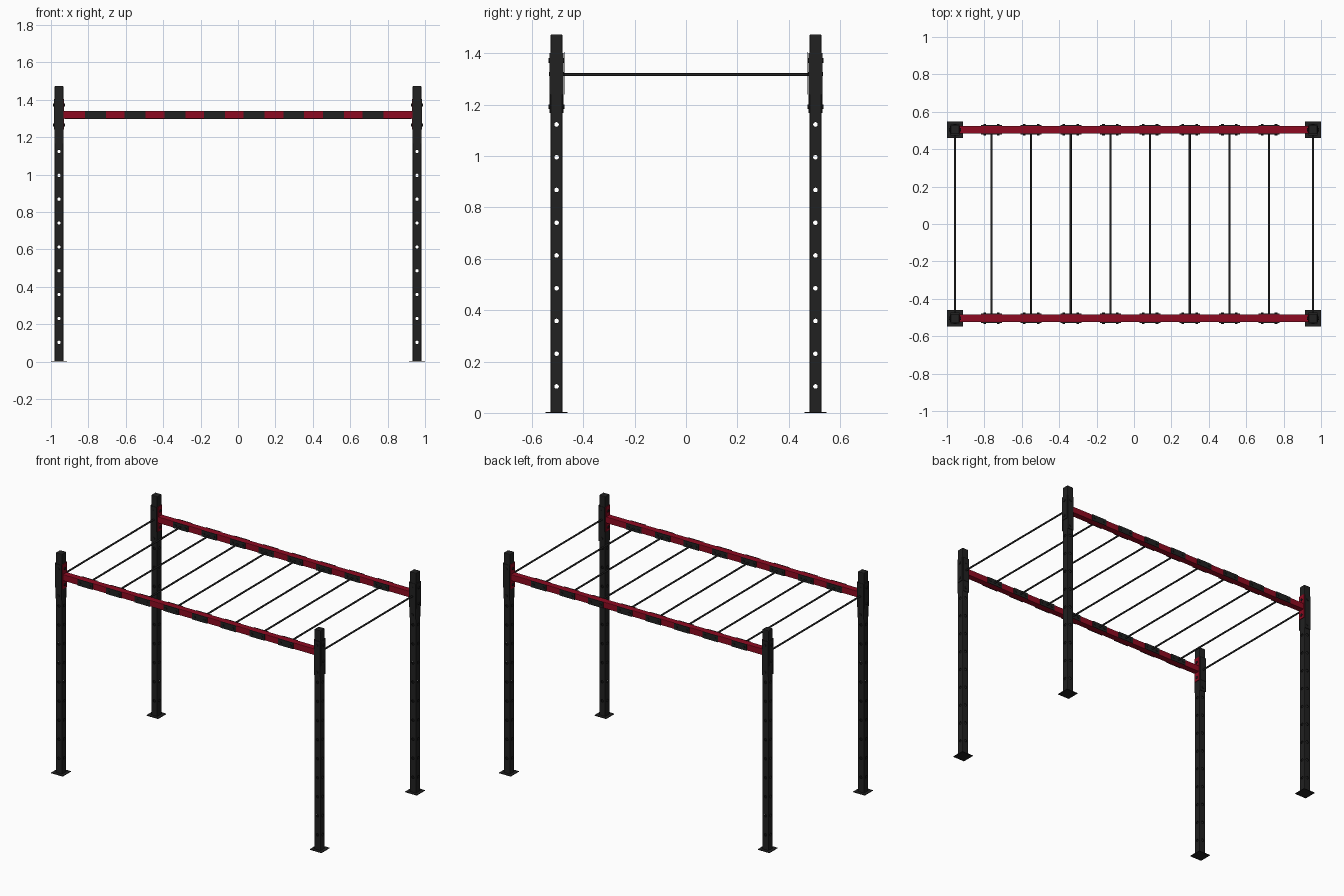
import bpy, bmesh, math
from mathutils import Matrix, Vector

if "Cube" in bpy.data.objects:
    bpy.data.objects.remove(bpy.data.objects["Cube"])


def material(name, rgb):
    m = bpy.data.materials.new(name)
    m.diffuse_color = (*rgb, 1)
    m.use_nodes = True
    m.node_tree.nodes["Principled BSDF"].inputs["Base Color"].default_value = m.diffuse_color
    return m


BLACK = material("matte black", (0.015, 0.015, 0.015))
RED = material("dark red", (0.27, 0.003, 0.015))

PX, PY = 0.957, 0.504      # post centres
PW, PH = 0.046, 1.474      # post width and height
BEAM_Z, BEAM_W = 1.319, 0.042
T = 0.004                  # plate thickness


def finish(bm, name, mat):
    me = bpy.data.meshes.new(name)
    bm.to_mesh(me)
    bm.free()
    me.materials.append(mat)
    ob = bpy.data.objects.new(name, me)
    bpy.context.collection.objects.link(ob)
    return ob


def add_box(bm, centre, size):
    mat = Matrix.Translation(centre) @ Matrix.Diagonal((*size, 1))
    return bmesh.ops.create_cube(bm, size=1, matrix=mat)["verts"]


def add_rod(bm, centre, axis, r, length, seg=12):
    rot = Vector((0, 0, 1)).rotation_difference(Vector(axis)).to_matrix().to_4x4()
    bmesh.ops.create_cone(bm, cap_ends=True, segments=seg, radius1=r, radius2=r,
                          depth=length, matrix=Matrix.Translation(centre) @ rot)


def box(name, centre, size, mat, bevel=0.0):
    bm = bmesh.new()
    add_box(bm, centre, size)
    if bevel:
        bmesh.ops.bevel(bm, geom=bm.edges[:], offset=bevel, segments=2,
                        profile=0.5, affect='EDGES')
    return finish(bm, name, mat)


def smooth(ob):
    bpy.ops.object.select_all(action='DESELECT')
    bpy.context.view_layer.objects.active = ob
    ob.select_set(True)
    bpy.ops.object.shade_smooth_by_angle(angle=math.radians(35))


# Perforated post: hollow tube with nine holes drilled through both directions
post = box("post", (0, 0, PH / 2), (PW, PW, PH), BLACK, 0.004)
core = box("post_core_cutter", (0, 0, PH / 2), (PW - 0.008, PW - 0.008, PH - 0.02), BLACK)
cutters = [core]
for axis in ((1, 0, 0), (0, 1, 0)):
    bm = bmesh.new()
    for i in range(9):
        add_rod(bm, (0, 0, 0.103 + 0.1275 * i), axis, 0.009, 0.1, 16)
    cutters.append(finish(bm, "hole_cutter", BLACK))
for c in cutters:
    mod = post.modifiers.new("cut", 'BOOLEAN')
    mod.operation, mod.solver, mod.object = 'DIFFERENCE', 'EXACT', c
bpy.context.view_layer.update()
mesh = bpy.data.meshes.new_from_object(
    post.evaluated_get(bpy.context.evaluated_depsgraph_get()))
for ob in [post] + cutters:
    bpy.data.objects.remove(ob)

for sx in (-1, 1):
    for sy in (-1, 1):
        x, y = sx * PX, sy * PY
        post = bpy.data.objects.new("post", mesh)
        post.location = (x, y, 0)
        bpy.context.collection.objects.link(post)
        box("base_plate", (x, y, 0.002), (0.086, 0.086, 0.004), BLACK)

        # Beam bracket: ears on the front and back of the post
        h = PW / 2 + T / 2
        bm = bmesh.new()
        for s in (-1, 1):
            add_box(bm, (x, y + s * h, 1.284), (PW, T, 0.234))
            for z in (1.372, 1.192):
                add_rod(bm, (x, y + s * (h + T), z), (0, 1, 0), 0.009, T * 1.4, 6)
        finish(bm, "beam_bracket", BLACK)

        # Rung bracket: outer ear and inner web, with side bolts
        bm = bmesh.new()
        add_box(bm, (x + sx * h, y, 1.322), (T, PW, 0.165))
        add_box(bm, (x, y - sy * (h + T), 1.322), (PW, T * 0.5, 0.165))
        for s in (-1, 1):
            for z in (1.372, 1.264):
                add_rod(bm, (x + s * (h + T), y, z), (1, 0, 0), 0.009, T * 1.4, 6)
        finish(bm, "rung_bracket", BLACK)

        # Red flange where the beam meets the post
        box("beam_flange", (x - sx * h, y, 1.322), (T, PW, 0.165), RED)

rung_xs = [-0.762 + 0.212 * i for i in range(8)]

# Side beams with black rung plates and bolts
for sy in (-1, 1):
    y = sy * PY
    box("side_beam", (0, y, BEAM_Z), (2 * (PX - PW / 2 - T), BEAM_W, BEAM_W), RED, 0.003)
    bm = bmesh.new()
    for x in rung_xs:
        for s in (-1, 1):
            off = BEAM_W / 2 + T / 2
            add_box(bm, (x, y + s * off, BEAM_Z), (0.112, T, BEAM_W))
            for dx in (-0.037, 0.037):
                add_rod(bm, (x + dx, y + s * (off + T), BEAM_Z), (0, 1, 0), 0.008, T * 1.4, 6)
    finish(bm, "rung_plates", BLACK)

# Rungs, including the two between the posts
for x in rung_xs + [-PX, PX]:
    bm = bmesh.new()
    add_rod(bm, (x, 0, 1.317), (0, 1, 0), 0.0058, 2 * (PY - 0.022), 16)
    smooth(finish(bm, "rung", BLACK))
